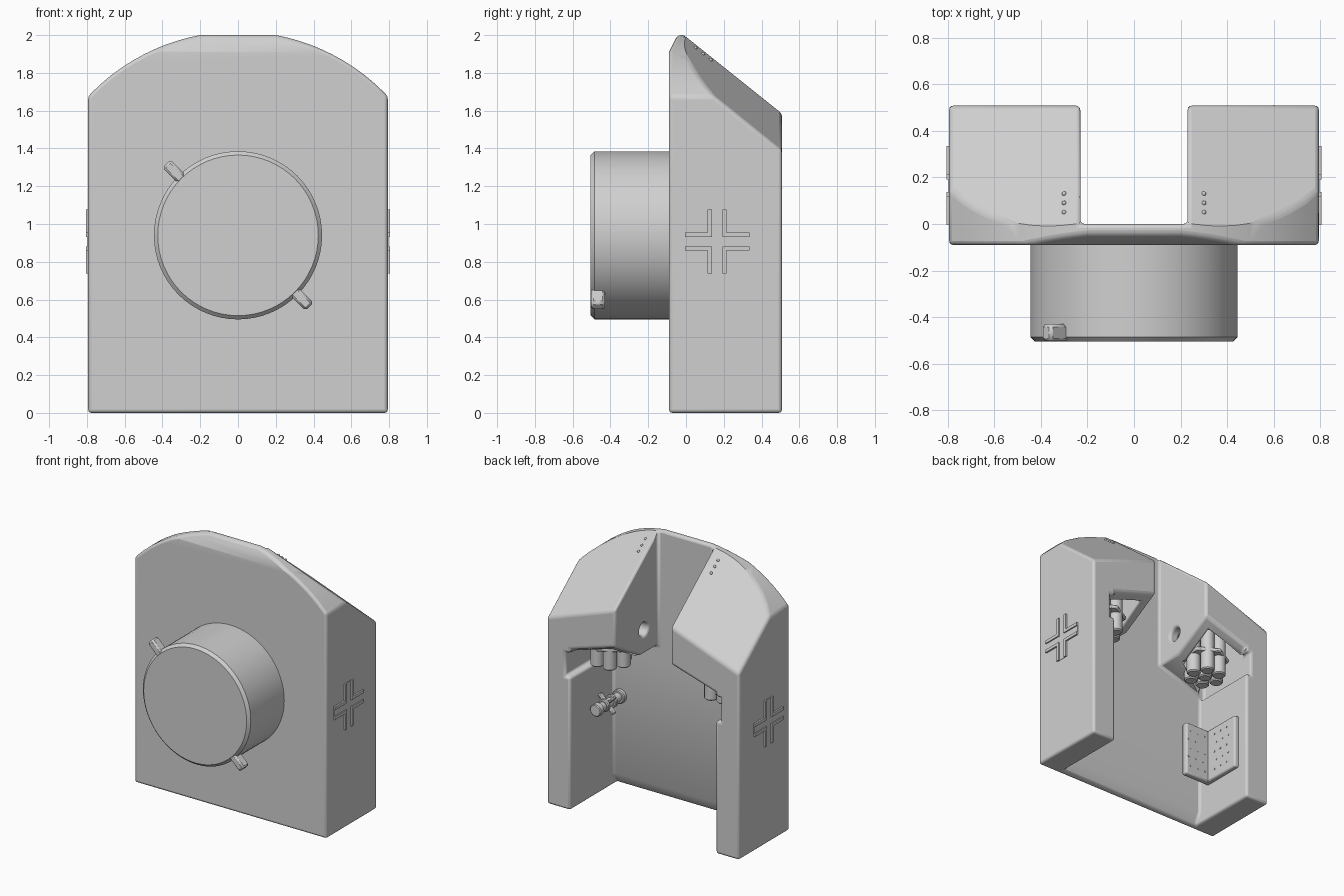
import bpy, bmesh, math
from mathutils import Matrix, Vector

cube = bpy.data.objects.get("Cube")
if cube:
    bpy.data.objects.remove(cube, do_unlink=True)

GREY = (0.63, 0.63, 0.63, 1)
mat = bpy.data.materials.new("plain_grey")
mat.use_nodes = True
mat.diffuse_color = GREY
mat.node_tree.nodes["Principled BSDF"].inputs["Base Color"].default_value = GREY
parts = []


def finish(name, bm, bevel=0, segments=2):
    bmesh.ops.recalc_face_normals(bm, faces=bm.faces[:])
    mesh = bpy.data.meshes.new(name)
    bm.to_mesh(mesh)
    bm.free()
    mesh.materials.append(mat)
    obj = bpy.data.objects.new(name, mesh)
    bpy.context.collection.objects.link(obj)
    if bevel:
        add_bevel(obj, bevel, segments)
    parts.append(obj)
    return obj


def add_bevel(obj, width, segments=2):
    mod = obj.modifiers.new("Bevel", "BEVEL")
    mod.width, mod.segments = width, segments
    mod.limit_method, mod.angle_limit = "ANGLE", math.radians(38)
    mod.use_clamp_overlap = False


def add_box(bm, lo, hi, matrix=Matrix()):
    lo, hi = Vector(lo), Vector(hi)
    size = [abs(d) for d in hi - lo]
    bmesh.ops.create_cube(bm, size=1, matrix=matrix
                          @ Matrix.Translation((lo + hi) / 2) @ Matrix.Diagonal((*size, 1)))


def add_rod(bm, start, end, radius, sides=24):
    start, end = Vector(start), Vector(end)
    axis = end - start
    turn = axis.to_track_quat("Z", "Y").to_matrix().to_4x4()
    bmesh.ops.create_cone(bm, cap_ends=True, segments=sides, radius1=radius, radius2=radius,
                          depth=axis.length, matrix=Matrix.Translation((start + end) / 2) @ turn)


def add_prism(bm, points, shift):
    face = bm.faces.new([bm.verts.new(p) for p in points])
    new = bmesh.ops.extrude_face_region(bm, geom=[face])["geom"]
    bmesh.ops.translate(bm, vec=shift, verts=[v for v in new if isinstance(v, bmesh.types.BMVert)])


def cut(target, bm):
    cutter = finish("cutter", bm)
    parts.remove(cutter)
    cutter.hide_render = True
    mod = target.modifiers.new("Cut", "BOOLEAN")
    mod.operation, mod.object, mod.solver = "DIFFERENCE", cutter, "EXACT"
    bpy.context.view_layer.objects.active = target
    bpy.ops.object.modifier_apply(modifier=mod.name)
    bpy.data.objects.remove(cutter, do_unlink=True)


# Shell: arched slab, trimmed by two tilted roof planes and a front chamfer
ARCH_Z, ARCH_R, HALF = 0.9275, 1.091, 0.793
ROOF_Z, ROOF_X, ROOF_Y = 2.08, 0.36, 0.8
arch = []
for i in range(11):
    x = 0.2 + (HALF - 0.2) * i / 10
    arch.append((x, ARCH_Z + math.sqrt(ARCH_R ** 2 - x * x)))
outline = [(HALF, 0)] + arch[::-1] + [(-x, z) for x, z in arch] + [(-HALF, 0)]
bm = bmesh.new()
add_prism(bm, [(x, -0.09, z) for x, z in outline], (0, 0.598, 0))
for point, normal in [((0, 0, ROOF_Z), (ROOF_X, ROOF_Y, 1)), ((0, 0, ROOF_Z), (-ROOF_X, ROOF_Y, 1)),
                      ((0, -0.09, 1.91), (0, -2, 1))]:
    cutline = bmesh.ops.bisect_plane(bm, geom=bm.verts[:] + bm.edges[:] + bm.faces[:], dist=1e-5,
                                     plane_co=point, plane_no=Vector(normal).normalized(), clear_outer=True)
    edges = [e for e in cutline["geom_cut"] if isinstance(e, bmesh.types.BMEdge)]
    bmesh.ops.contextual_create(bm, geom=edges)
shell = finish("shell", bm)

# Open slot between the two upper blocks
bm = bmesh.new()
add_box(bm, (-0.23, 0, -1), (0.23, 1, 3))
cut(shell, bm)

# Open space between the side walls, with a chamfered foot on the front plate
bm = bmesh.new()
profile = [(0, 0.09), (-0.056, -0.01), (-0.056, -0.1), (0.7, -0.1), (0.7, 1), (0, 1)]
add_prism(bm, [(-0.6, y, z) for y, z in profile], (1.2, 0, 0))
cut(shell, bm)

for side in (-1, 1):
    # Underside of the block, rising to the back and falling to the side
    bm = bmesh.new()
    profile = [(0, 0.95), (0.7, 0.95), (0.7, 1.495), (0.2, 1.21), (0, 1.21)]
    add_prism(bm, [(0, y, z) for y, z in profile], (side * 0.6, 0, -0.18))
    cut(shell, bm)
    # Shallow step in the upper part of the side wall
    bm = bmesh.new()
    add_box(bm, (side * 0.58, 0, 0.99), (side * 0.64, 0.7, 1.17))
    cut(shell, bm)
    # Hollow pocket inside the block
    bm = bmesh.new()
    add_box(bm, (side * 0.31, 0.03, 1.0), (side * 0.64, 0.44, 1.4))
    cut(shell, bm)

# Round hole through the inner walls
bm = bmesh.new()
add_rod(bm, (-0.35, 0.165, 1.32), (0.35, 0.165, 1.32), 0.05)
cut(shell, bm)

bm = bmesh.new()
bm.from_mesh(shell.data)
bmesh.ops.remove_doubles(bm, verts=bm.verts[:], dist=0.003)
bmesh.ops.dissolve_limit(bm, angle_limit=math.radians(0.5), verts=bm.verts[:], edges=bm.edges[:])
bm.to_mesh(shell.data)
bm.free()
add_bevel(shell, 0.018, 3)

# Large front drum
bm = bmesh.new()
add_rod(bm, (0, -0.06, 0.94), (0, -0.505, 0.94), 0.445, 64)
finish("front_drum", bm, 0.02, 1)

# Two locking tabs on the drum rim
bm = bmesh.new()
for angle in (45, 225):
    spin = Matrix.Translation((0, 0, 0.94)) @ Matrix.Rotation(math.radians(angle), 4, "Y")
    add_box(bm, (0.405, -0.503, -0.03), (0.535, -0.43, 0.03), spin)
finish("drum_tabs", bm, 0.012, 1)

# Raised cross on each side: a thin base with four corner strips around a groove
for side, name in ((-1, "right_cross"), (1, "left_cross")):
    bm = bmesh.new()
    add_box(bm, (side * 0.78, 0.115, 0.737), (side * 0.796, 0.215, 1.077))
    add_box(bm, (side * 0.78, -0.005, 0.859), (side * 0.796, 0.335, 0.955))
    for sy in (-1, 1):
        for sz in (-1, 1):
            for a, b, c, d in ((0.027, 0.05, 0.025, 0.17), (0.05, 0.17, 0.025, 0.048)):
                add_box(bm, (side * 0.78, 0.165 + sy * a, 0.907 + sz * c),
                        (side * 0.805, 0.165 + sy * b, 0.907 + sz * d))
    finish(name, bm)

for side, name in ((-1, "right"), (1, "left")):
    # Three small studs on the roof
    bm = bmesh.new()
    for y in (0.05, 0.09, 0.13):
        spot = Vector((side * 0.3, y, ROOF_Z - ROOF_X * 0.3 - ROOF_Y * y))
        bmesh.ops.create_uvsphere(bm, u_segments=12, v_segments=8, radius=0.01,
                                  matrix=Matrix.Translation(spot))
    finish(name + "_roof_studs", bm)

    # Cluster of seven hanging tubes held by a plate
    bm = bmesh.new()
    centre = Vector((side * 0.47, 0.21, 0))
    spots = [centre] + [centre + Vector((math.cos(a), math.sin(a), 0)) * 0.103
                        for a in (math.radians(60 * k) for k in range(6))]
    for p in spots:
        add_rod(bm, p + Vector((0, 0, 1.03)), p + Vector((0, 0, 1.42)), 0.048, 20)
    finish(name + "_tubes", bm, 0.008, 1)
    bm = bmesh.new()
    add_rod(bm, centre + Vector((0, 0, 1.17)), centre + Vector((0, 0, 1.2)), 0.172, 6)
    finish(name + "_tube_plate", bm, 0.008, 1)

# Folded perforated panel in the right inner corner
bm = bmesh.new()
add_box(bm, (-0.62, 0.08, 0.27), (-0.37, 0.13, 0.68))
add_box(bm, (-0.62, 0.08, 0.27), (-0.565, 0.42, 0.68))
finish("corner_panel", bm, 0.012)
bm = bmesh.new()
for row in range(5):
    z = 0.34 + row * 0.07
    for col in range(3):
        step = 0.065 * col + 0.02 * (row % 2)
        add_rod(bm, (-0.54 + step, 0.12, z), (-0.54 + step, 0.133, z), 0.007, 8)
        add_rod(bm, (-0.575, 0.2 + step, z), (-0.562, 0.2 + step, z), 0.007, 8)
finish("panel_dots", bm)

# Knob on the inside of the front plate, with collars and fins
bm = bmesh.new()
for y0, y1, r in ((-0.03, 0.28, 0.032), (-0.02, 0.03, 0.05), (0.09, 0.12, 0.048),
                  (0.18, 0.21, 0.045), (0.25, 0.3, 0.045)):
    add_rod(bm, (0.54, y0, 0.68), (0.54, y1, 0.68), r, 20)
for k in range(4):
    spin = Matrix.Translation((0.54, 0, 0.68)) @ Matrix.Rotation(math.radians(45 + 90 * k), 4, "Y")
    add_box(bm, (0.02, 0.14, -0.01), (0.085, 0.18, 0.01), spin)
finish("inner_knob", bm, 0.006, 1)

# Smooth rounded surfaces while keeping hard edges
bpy.ops.object.select_all(action="DESELECT")
for obj in parts:
    obj.select_set(True)
bpy.context.view_layer.objects.active = shell
bpy.ops.object.shade_smooth_by_angle(angle=math.radians(35))
